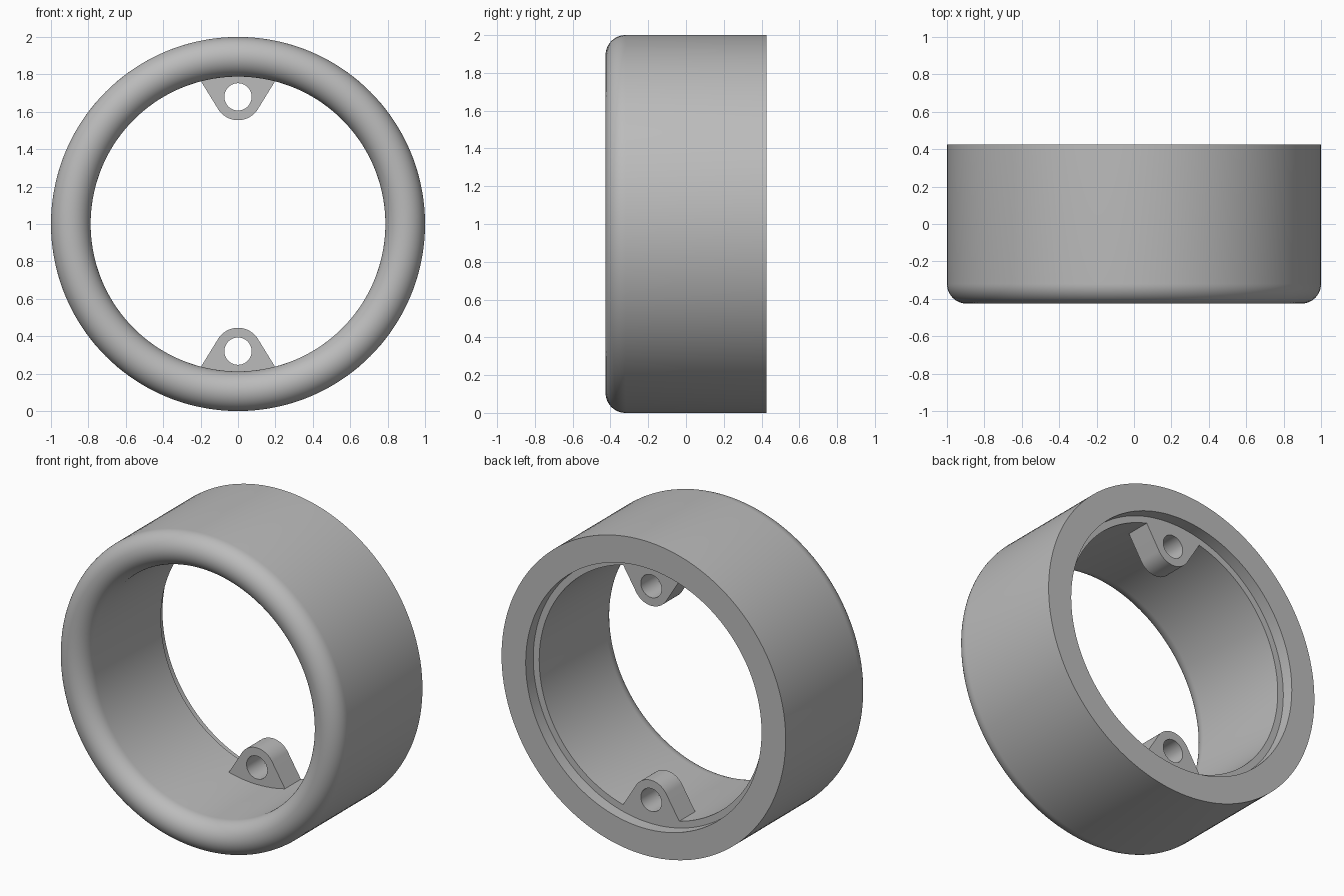
import bpy, bmesh, math
from mathutils import Matrix, Vector

if "Cube" in bpy.data.objects:
    bpy.data.objects.remove(bpy.data.objects["Cube"])

OUTER, BORE, RECESS = 1.0, 0.788, 0.83
FRONT, BACK, STEP, LUG_FRONT = -0.426, 0.426, 0.35, 0.19
SEGMENTS = 144

grey = bpy.data.materials.new("plain grey")
grey.use_nodes = True
colour = (0.5, 0.5, 0.5, 1)
grey.diffuse_color = colour
grey.node_tree.nodes["Principled BSDF"].inputs["Base Color"].default_value = colour


def finish(bm, name):
    bmesh.ops.recalc_face_normals(bm, faces=bm.faces)
    mesh = bpy.data.meshes.new(name)
    bm.to_mesh(mesh)
    bm.free()
    mesh.materials.append(grey)
    obj = bpy.data.objects.new(name, mesh)
    bpy.context.collection.objects.link(obj)
    bpy.ops.object.select_all(action="DESELECT")
    obj.select_set(True)
    bpy.context.view_layer.objects.active = obj
    bpy.ops.object.shade_smooth_by_angle(angle=math.radians(30))
    return obj


def arc(cx, cz, radius, start, end, steps):
    angles = [math.radians(start + (end - start) * i / steps) for i in range(steps + 1)]
    return [(cx + radius * math.cos(a), cz + radius * math.sin(a)) for a in angles]


def loop(bm, points, y):
    verts = [bm.verts.new((x, y, z)) for x, z in points]
    return [bm.edges.new((v, verts[i - 1])) for i, v in enumerate(verts)]


# Ring body: rounded front lip, plain outer wall, stepped recess at the back
bm = bmesh.new()
lip = (OUTER - BORE) / 2
section = arc(OUTER - lip, FRONT + lip, lip, 0, -180, 24)
section += [(BORE, STEP), (RECESS, STEP), (RECESS, BACK), (OUTER, BACK)]
verts = [bm.verts.new((r, y, 1)) for r, y in section]
edges = [bm.edges.new((v, verts[i - 1])) for i, v in enumerate(verts)]
bmesh.ops.spin(bm, geom=verts + edges, cent=(0, 0, 1), axis=(0, 1, 0),
               angle=math.tau, steps=SEGMENTS, use_merge=False)
# Lift the section plane through the ring axis and weld the seam
bmesh.ops.remove_doubles(bm, verts=bm.verts, dist=1e-4)
finish(bm, "ring_body")


# Screw lugs: rounded tab with a through hole, seated on the bore
def make_lug(name, turn):
    bm = bmesh.new()
    centre = -0.68
    half = math.degrees(math.asin(0.198 / BORE))
    outline = arc(0, centre, 0.125, 31, 149, 24)
    outline += arc(0, 0, BORE + 0.001, 270 - half, 270 + half, 16)
    hole = arc(0, centre, 0.073, 0, 350, 35)
    edges = loop(bm, outline, LUG_FRONT) + loop(bm, hole, LUG_FRONT)
    bmesh.ops.triangle_fill(bm, edges=edges, use_beauty=True)
    result = bmesh.ops.extrude_face_region(bm, geom=bm.faces[:], use_keep_orig=True)
    moved = [g for g in result["geom"] if isinstance(g, bmesh.types.BMVert)]
    bmesh.ops.translate(bm, verts=moved, vec=Vector((0, STEP - LUG_FRONT, 0)))
    bmesh.ops.rotate(bm, verts=bm.verts, cent=(0, 0, 0),
                     matrix=Matrix.Rotation(turn, 3, "Y"))
    bmesh.ops.translate(bm, verts=bm.verts, vec=(0, 0, 1))
    finish(bm, name)


make_lug("lower_lug", 0)
make_lug("upper_lug", math.pi)
